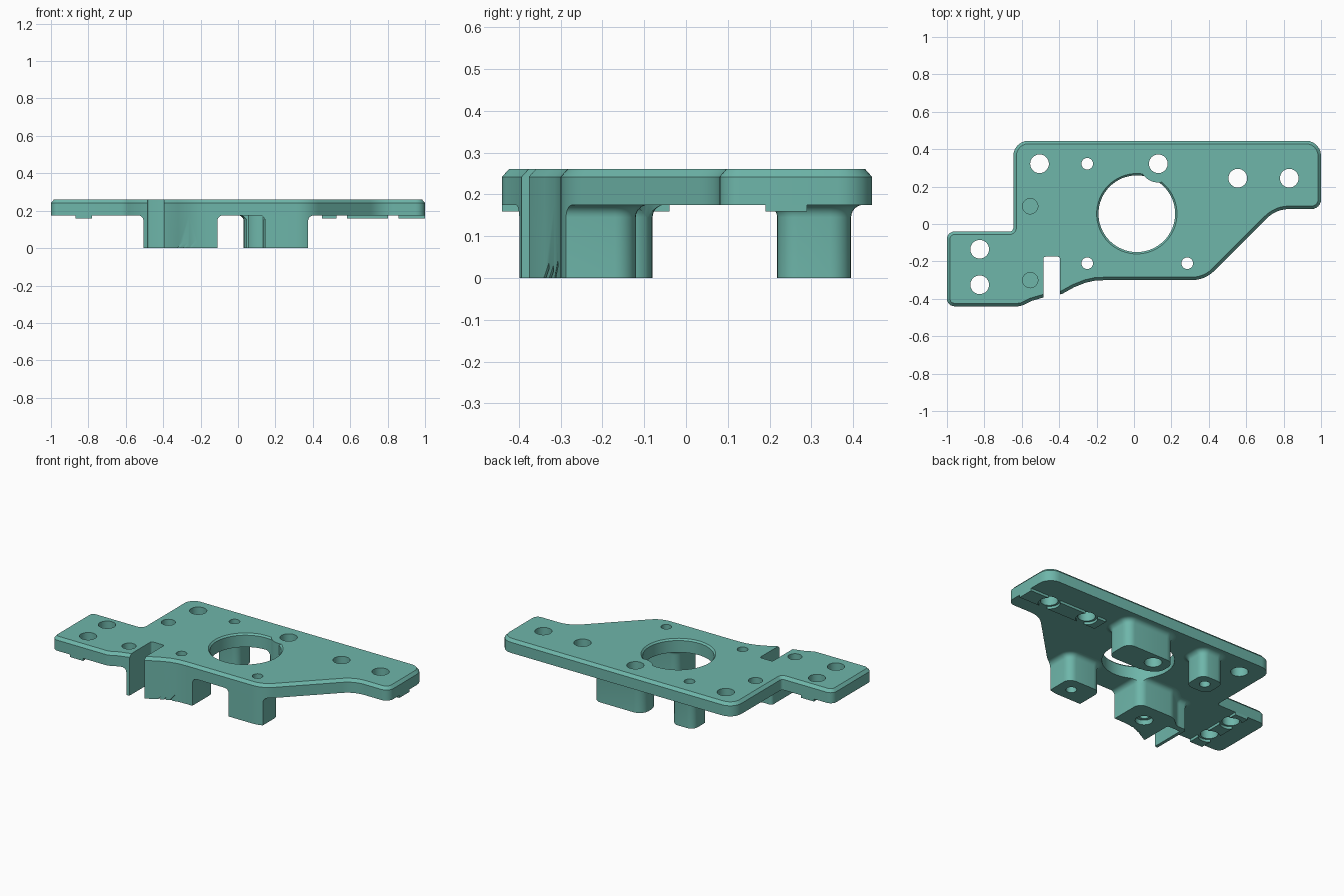
import bpy, bmesh, math
from mathutils import Vector

if "Cube" in bpy.data.objects:
    bpy.data.objects.remove(bpy.data.objects["Cube"])

teal = bpy.data.materials.new("teal")
teal.diffuse_color = (0.156, 0.468, 0.402, 1)
teal.use_nodes = True
teal.node_tree.nodes["Principled BSDF"].inputs["Base Color"].default_value = teal.diffuse_color


def rounded(corners, n=6):
    """Counter-clockwise polygon of (x, y, cut) with circular corner fillets."""
    out = []
    for i, (x, y, d) in enumerate(corners):
        p = Vector((x, y))
        if not d:
            out.append(p)
            continue
        u = (Vector(corners[i - 1][:2]) - p).normalized()
        v = (Vector(corners[(i + 1) % len(corners)][:2]) - p).normalized()
        w = math.sin(u.angle(v) / 2)
        a, b = p + u * d, p + v * d
        for k in range(n + 1):
            t = k / n
            c0, c1, c2 = (1 - t) ** 2, 2 * w * t * (1 - t), t * t
            out.append((a * c0 + p * c1 + b * c2) / (c0 + c1 + c2))
    return out


def rect(x0, x1, y0, y1, d=0):
    return rounded([(x0, y0, d), (x1, y0, d), (x1, y1, d), (x0, y1, d)])


def circle(x, y, r, n=32):
    return [Vector((x + r * math.cos(i * math.tau / n), y + r * math.sin(i * math.tau / n)))
            for i in range(n)]


def offset(pts, o):
    out = []
    for i, p in enumerate(pts):
        a = (p - pts[i - 1]).normalized()
        b = (pts[(i + 1) % len(pts)] - p).normalized()
        na, nb = Vector((a.y, -a.x)), Vector((b.y, -b.x))
        out.append(p + (na + nb) * (o / (1 + na.dot(nb))))
    return out


def loft(name, pts, levels):
    """Stack outlines at (z, offset) levels and cap both ends."""
    bm = bmesh.new()
    rings = [[bm.verts.new((p.x, p.y, z)) for p in offset(pts, o)] for z, o in levels]
    n = len(pts)
    for lo, hi in zip(rings, rings[1:]):
        for i in range(n):
            j = (i + 1) % n
            bm.faces.new((lo[i], lo[j], hi[j], hi[i]))
    bm.faces.new(rings[0][::-1])
    bm.faces.new(rings[-1])
    me = bpy.data.meshes.new(name)
    bm.to_mesh(me)
    bm.free()
    ob = bpy.data.objects.new(name, me)
    bpy.context.collection.objects.link(ob)
    me.materials.append(teal)
    return ob


def boolean(ob, cutters, op='DIFFERENCE'):
    for c in cutters:
        m = ob.modifiers.new("cut", 'BOOLEAN')
        m.operation, m.object, m.solver = op, c, 'EXACT'
    bpy.context.view_layer.update()
    me = bpy.data.meshes.new_from_object(ob.evaluated_get(bpy.context.evaluated_depsgraph_get()))
    ob.modifiers.clear()
    ob.data = me


BOT, TOP = 0.175, 0.26
outline = rounded([
    (-1, -0.44, 0.04), (-0.605, -0.44, 0.02), (-0.55, -0.412, 0), (-0.485, -0.393, 0),
    (-0.385, -0.374, 0), (-0.32, -0.338, 0), (-0.26, -0.314, 0), (-0.21, -0.303, 0),
    (-0.15, -0.3, 0), (0.38, -0.3, 0.07), (0.76, 0.08, 0.07), (1, 0.08, 0.05),
    (1, 0.445, 0.08), (-0.645, 0.445, 0.08), (-0.645, -0.04, 0.02), (-1, -0.04, 0.04)])

# Cutters: large bore keeping the boss, notch, screw holes, blind pockets
through = [(-0.1, 0), (0.5, 0)]
cutters = []
bore = loft("bore_cutter", circle(0.015, 0.055, 0.205, 64),
            [(-0.1, 0), (0.25, 0), (TOP, 0.01), (0.3, 0.01)])
boss = loft("boss_cutter", circle(0.13, 0.322, 0.1, 48), [(-0.2, 0), (0.6, 0)])
boolean(bore, [boss])
cutters.append(bore)
cutters.append(loft("notch_cutter", rect(-0.485, -0.395, -0.7, -0.175, 0.012), through))
big_holes = [(-0.505, 0.322), (0.13, 0.322), (0.555, 0.245), (0.83, 0.245),
             (-0.825, -0.135), (-0.825, -0.325)]
small_holes = [(-0.25, 0.322), (0.285, -0.21), (-0.25, -0.21)]
for r, places in ((0.05, big_holes), (0.031, small_holes)):
    for x, y in places:
        cutters.append(loft("hole_cutter", circle(x, y, r), through))
pockets = [loft("pocket_cutter", circle(-0.555, y, 0.041), [(0.2, 0), (0.4, 0)])
           for y in (0.095, -0.3)]

# Plate with chamfered upper edge
plate = loft("plate", outline, [(BOT, 0), (TOP - 0.018, 0), (TOP, -0.016)])
boolean(plate, cutters + pockets)
parts = [plate]

# Posts flaring into the underside, trimmed to the plate outline
trim = loft("outline_trim", outline, through)
flare = [(0, 0)] + [(0.145 + 0.03 * math.sin(a), 0.03 * (1 - math.cos(a)))
                    for a in (i * math.pi / 12 for i in range(7))] + [(0.18, 0.03)]
posts = {
    "back_left_post": rect(-0.328, -0.172, 0.245, 0.395, 0.045),
    "back_middle_post": rounded([(0.03, 0.218, 0.09), (0.375, 0.218, 0.05),
                                 (0.375, 0.395, 0.05), (0.03, 0.395, 0.06)]),
    "front_right_post": rounded([(0.145, -0.34, 0.03), (0.375, -0.34, 0.03),
                                 (0.375, -0.12, 0.05), (0.145, -0.12, 0.05)]),
    "front_left_post": rounded([(-0.505, -0.46, 0), (-0.11, -0.46, 0), (-0.11, -0.08, 0.05),
                                (-0.36, -0.08, 0.03), (-0.43, -0.14, 0.02), (-0.505, -0.14, 0.02)]),
}
for name, pts in posts.items():
    ob = loft(name, pts, flare)
    boolean(ob, [trim], 'INTERSECT')
    boolean(ob, cutters)
    parts.append(ob)

# Slanted grooves and a counterbore on the front left post
grooves = []
for i in range(3):
    x = -0.325 + 0.032 * i
    g = loft("groove_cutter", rect(x, x + 0.012, -0.5, -0.328 + 0.011 * i), [(-0.02, 0), (0.06, 0)])
    for v in g.data.vertices:
        v.co.x += 0.85 * v.co.z
    grooves.append(g)
grooves.append(loft("counterbore_cutter", circle(-0.25, -0.21, 0.05), [(-0.1, 0), (0.03, 0)]))
boolean(parts[-1], grooves)

# Thin pads under the plate, cleared around their screw holes
clear = [loft("clearance_cutter", circle(x, y, 0.0625), through) for x, y in big_holes[2:]]
for name, pts in (("right_pad", rect(0.45, 1.0, 0.19, 0.29)),
                  ("left_pad", rect(-0.87, -0.78, -0.44, -0.04))):
    pad = loft(name, pts, [(0.159, 0), (0.178, 0)])
    boolean(pad, clear)
    parts.append(pad)

# Remove cutters and shade
for ob in list(bpy.data.objects):
    if ob not in parts:
        bpy.data.objects.remove(ob)
for ob in parts:
    bpy.ops.object.select_all(action='DESELECT')
    ob.select_set(True)
    bpy.context.view_layer.objects.active = ob
    bpy.ops.object.shade_smooth_by_angle(angle=math.radians(30))
